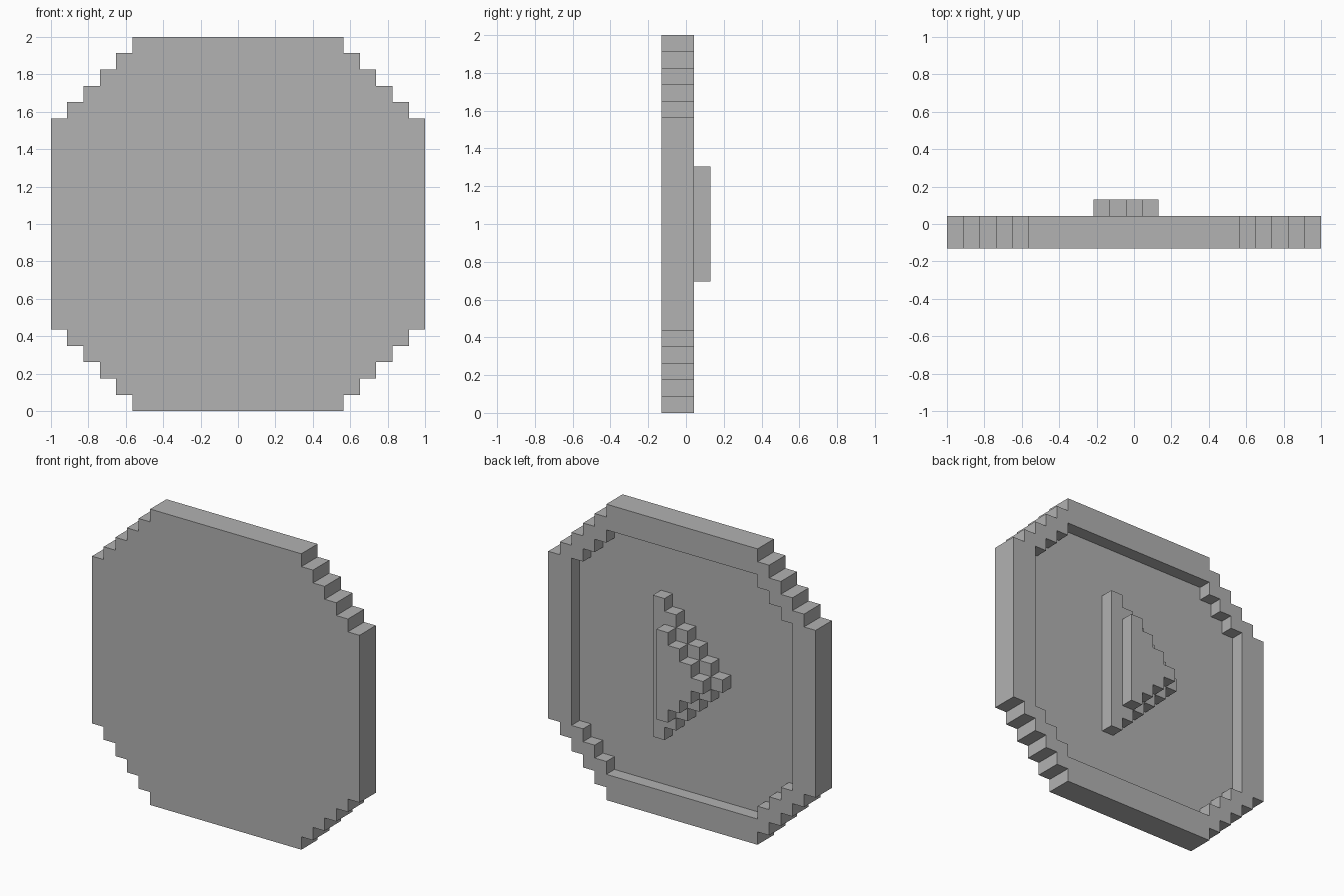
import bpy
import bmesh

cube = bpy.data.objects.get("Cube")
if cube:
    bpy.data.objects.remove(cube, do_unlink=True)

CELL = 2 / 23          # side of one block
MID = 11.5             # centre height in blocks

grey = bpy.data.materials.new("plain_grey")
grey.use_nodes = True
colour = (0.445, 0.445, 0.445, 1)
grey.diffuse_color = colour
grey.node_tree.nodes["Principled BSDF"].inputs["Base Color"].default_value = colour


def stepped_disc(half, steps):
    """Outline of a square with staircase corners, in blocks."""
    flat = half - steps
    corner = [(half, flat)]
    for i in range(steps):
        corner += [(half - i - 1, flat + i), (half - i - 1, flat + i + 1)]
    points = []
    for _ in range(4):
        points += corner
        corner = [(-z, x) for x, z in corner]
    return points


def stepped_arrow(start, columns):
    """Outline of a staircase triangle pointing to -x, in blocks."""
    upper = []
    for i in range(columns):
        z = columns - 0.5 - i
        upper += [(start - i, z), (start - i - 1, z)]
    return upper + [(x, -z) for x, z in reversed(upper)]


def slab(name, outline, front, back):
    """Extrude an outline between two depths, in blocks."""
    bm = bmesh.new()
    face = bm.faces.new([bm.verts.new((x * CELL, front * CELL, (z + MID) * CELL))
                         for x, z in outline])
    grown = bmesh.ops.extrude_face_region(bm, geom=[face])["geom"]
    moved = [v for v in grown if isinstance(v, bmesh.types.BMVert)]
    bmesh.ops.translate(bm, verts=moved, vec=(0, (back - front) * CELL, 0))
    bmesh.ops.recalc_face_normals(bm, faces=bm.faces)
    mesh = bpy.data.meshes.new(name)
    bm.to_mesh(mesh)
    bm.free()
    mesh.materials.append(grey)
    obj = bpy.data.objects.new(name, mesh)
    bpy.context.collection.objects.link(obj)
    return obj


# Disc with a raised rim: the recess is cut into the back
disc = slab("rimmed_disc", stepped_disc(11.5, 5), -1.5, 0.5)
cutter = slab("recess_cutter", stepped_disc(9.5, 3), -0.5, 1.5)
cutter.hide_render = True
cut = disc.modifiers.new("recess", 'BOOLEAN')
cut.operation = 'DIFFERENCE'
cut.solver = 'EXACT'
cut.object = cutter
bpy.context.view_layer.objects.active = disc
bpy.ops.object.modifier_apply(modifier=cut.name)
bpy.data.objects.remove(cutter, do_unlink=True)

# Two-tier arrow standing in the recess
slab("arrow_lower_tier", stepped_arrow(2.5, 6), -0.5, 0.5)
slab("arrow_upper_tier", stepped_arrow(1.5, 4), 0.5, 1.5)
